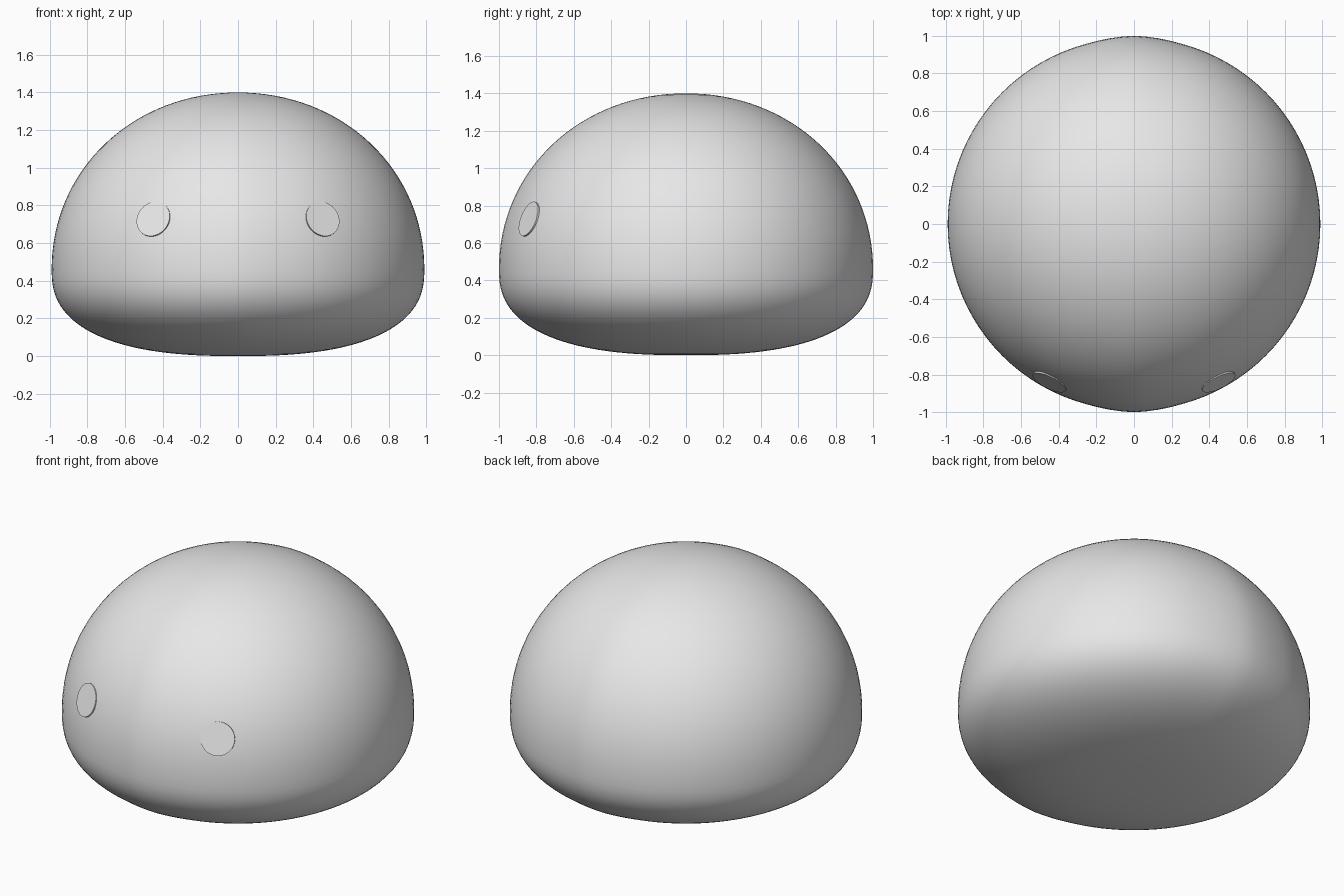
import bpy, bmesh, math
from mathutils import Vector

if "Cube" in bpy.data.objects:
    bpy.data.objects.remove(bpy.data.objects["Cube"])

grey = bpy.data.materials.new("light_grey")
grey.diffuse_color = (0.8, 0.8, 0.8, 1)
grey.use_nodes = True
grey.node_tree.nodes["Principled BSDF"].inputs["Base Color"].default_value = grey.diffuse_color

RADIUS, WAIST, TOP = 0.99, 0.46, 1.40


def finish(name, bm, angle=30):
    mesh = bpy.data.meshes.new(name)
    bm.to_mesh(mesh)
    bm.free()
    obj = bpy.data.objects.new(name, mesh)
    bpy.context.collection.objects.link(obj)
    mesh.materials.append(grey)
    bpy.ops.object.select_all(action='DESELECT')
    obj.select_set(True)
    bpy.context.view_layer.objects.active = obj
    bpy.ops.object.shade_smooth_by_angle(angle=math.radians(angle))
    return obj


# Body: a sphere reshaped into a round dome above a squashed, flat-bottomed base
bm = bmesh.new()
bmesh.ops.create_uvsphere(bm, u_segments=96, v_segments=64, radius=1)
for v in bm.verts:
    x, y, z = v.co
    flat = math.hypot(x, y)
    power, height = (2.04, TOP - WAIST) if z >= 0 else (2.5, WAIST)
    r = RADIUS * flat ** (2 / power) if flat > 1e-5 else 0
    cx, cy = (x / flat, y / flat) if flat > 1e-5 else (0, 0)
    # faint ridge along the front and back centre line
    ridge = 1 + 0.0101 * max(0, 1 - abs(cx) / 0.25)
    z_new = WAIST + math.copysign(height * abs(z) ** (2 / power), z)
    v.co = (r * cx, r * cy * ridge, z_new)
finish("body", bm, 60)

# Eyes: thin round plates lying on the front of the dome
for side, name in ((-1, "left_eye"), (1, "right_eye")):
    bm = bmesh.new()
    bmesh.ops.create_cone(bm, cap_ends=True, segments=48,
                          radius1=0.097, radius2=0.097, depth=0.009)
    normal = Vector((side * 0.42, -0.845, 0.33)).normalized()
    turn = normal.to_track_quat('Z', 'Y').to_matrix()
    centre = Vector((side * 0.449, -0.839, 0.728))
    for v in bm.verts:
        v.co = turn @ v.co + centre
    finish(name, bm)
